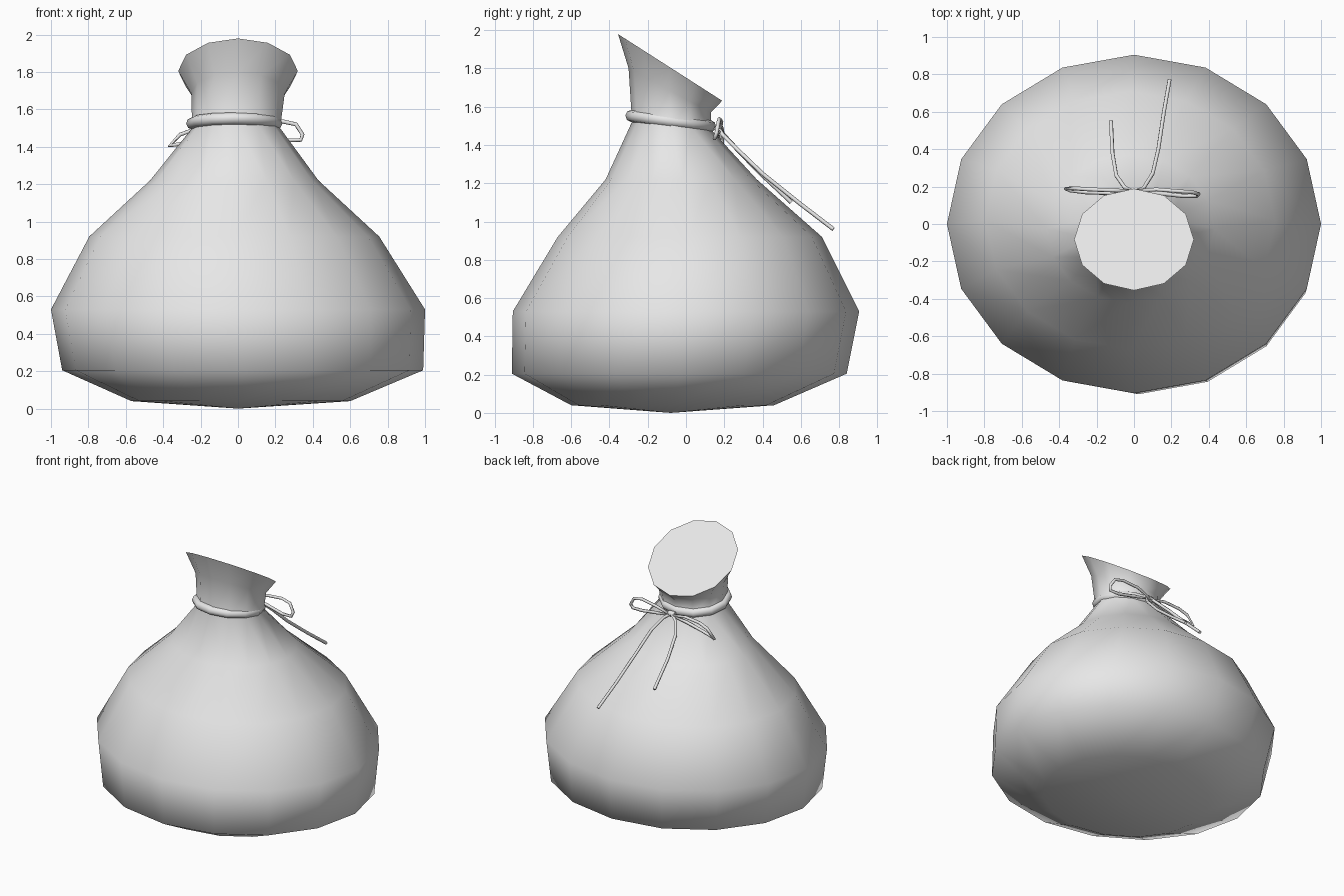
import bpy, bmesh
from math import sin, cos, tau

cube = bpy.data.objects.get("Cube")
if cube:
    bpy.data.objects.remove(cube)

# One plain grey for the cloth and cord
grey = bpy.data.materials.new("light_grey")
grey.use_nodes = True
grey.diffuse_color = (0.8, 0.8, 0.8, 1)
bsdf = next(n for n in grey.node_tree.nodes if n.type == 'BSDF_PRINCIPLED')
bsdf.inputs["Base Color"].default_value = (0.8, 0.8, 0.8, 1)


def ring_points(sides, cx, cy, z, rx, ry, slope=0.0):
    """Oval ring whose height changes with y by slope."""
    pts = []
    for i in range(sides):
        a = tau * i / sides
        dy = ry * sin(a)
        pts.append((cx + rx * cos(a), cy + dy, z + slope * dy))
    return pts


def cord(name, points, radius, closed=False, resolution=1):
    """Thin tube along a path."""
    curve = bpy.data.curves.new(name, 'CURVE')
    curve.dimensions = '3D'
    curve.bevel_depth = radius
    curve.bevel_resolution = resolution
    curve.use_fill_caps = True
    spline = curve.splines.new('POLY')
    spline.points.add(len(points) - 1)
    for p, co in zip(spline.points, points):
        p.co = (*co, 1)
    spline.use_cyclic_u = closed
    spline.use_smooth = True
    curve.materials.append(grey)
    obj = bpy.data.objects.new(name, curve)
    bpy.context.collection.objects.link(obj)
    return obj


# Sack: stacked oval rings, wide body with 16 sides and neck with 12
rings = [
    (16, 0.015, -0.07, 0.04, 0.585, 0.53),
    (16, 0.025, -0.035, 0.205, 0.965, 0.875),
    (16, 0.0, 0.0, 0.53, 1.0, 0.905),
    (16, -0.02, 0.02, 0.92, 0.775, 0.69),
    (16, -0.02, -0.025, 1.22, 0.45, 0.395),
    (12, -0.01, -0.075, 1.5, 0.235, 0.207, -0.1),
    (12, 0.0, -0.085, 1.685, 0.25, 0.215, -0.535),
    (12, 0.0, -0.083, 1.805, 0.32, 0.272, -0.64),
]
bm = bmesh.new()
previous = None
for ring in rings:
    verts = [bm.verts.new(p) for p in ring_points(*ring)]
    edges = [bm.edges.new((v, verts[i - 1])) for i, v in enumerate(verts)]
    if previous:
        bmesh.ops.bridge_loops(bm, edges=previous + edges)
    else:
        # Shallow pointed underside
        base = bm.verts.new((0.0, -0.08, 0.0))
        for i, v in enumerate(verts):
            bm.faces.new((base, v, verts[i - 1]))
    previous = edges
for f in bm.faces:
    f.smooth = True
# Flat closed mouth
mouth = bm.faces.new(verts)
mouth.smooth = False
bmesh.ops.recalc_face_normals(bm, faces=bm.faces)
for e in mouth.edges:
    e.smooth = False
mesh = bpy.data.meshes.new("sack")
bm.to_mesh(mesh)
bm.free()
mesh.materials.append(grey)
bpy.context.collection.objects.link(bpy.data.objects.new("sack", mesh))

# Cord tied round the neck
cord("neck_cord", ring_points(12, -0.02, -0.08, 1.525, 0.225, 0.205, -0.13),
     0.032, closed=True, resolution=2)

# Bow at the back: two loops, two tails and a knot
cord("bow_loop_left", [
    (0.0, 0.175, 1.48), (0.12, 0.185, 1.52), (0.24, 0.175, 1.535),
    (0.31, 0.17, 1.52), (0.345, 0.16, 1.465), (0.335, 0.15, 1.435),
    (0.26, 0.15, 1.435), (0.12, 0.165, 1.46)], 0.011, closed=True)
cord("bow_loop_right", [
    (0.0, 0.175, 1.48), (-0.12, 0.18, 1.5), (-0.24, 0.185, 1.49),
    (-0.31, 0.19, 1.465), (-0.365, 0.19, 1.405), (-0.34, 0.18, 1.41),
    (-0.26, 0.17, 1.425), (-0.12, 0.165, 1.455)], 0.011, closed=True)
cord("tail_long", [
    (0.0, 0.17, 1.49), (0.05, 0.19, 1.455), (0.1, 0.27, 1.375),
    (0.13, 0.4, 1.25), (0.16, 0.6, 1.09), (0.19, 0.77, 0.96)], 0.011)
cord("tail_short", [
    (0.0, 0.17, 1.49), (-0.05, 0.195, 1.455), (-0.095, 0.26, 1.385),
    (-0.115, 0.38, 1.26), (-0.123, 0.55, 1.1)], 0.011)
cord("knot", [(-0.025, 0.165, 1.485), (0.025, 0.165, 1.485)], 0.02)
